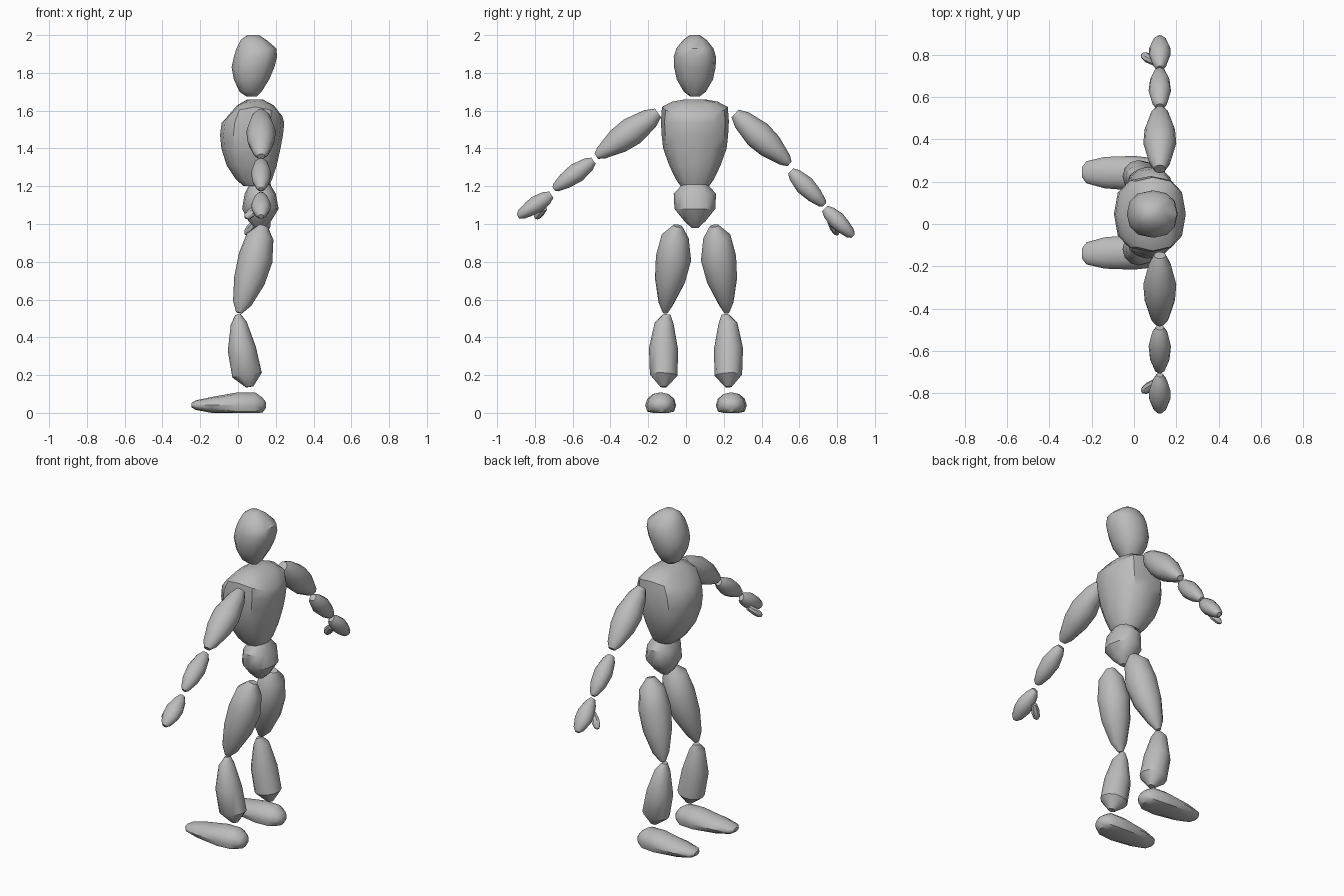
import bpy, math
from mathutils import Vector

grey = bpy.data.materials.new("light_grey")
grey.diffuse_color = (0.5, 0.5, 0.5, 1)
MID = 0.053          # y of the body's plane of symmetry
X = Vector((1, 0, 0))


def loft(name, rings, u, v, n=12, power=2.0, sharp=38, floor=None):
    """Skin closed rings of (centre, radius u, radius v, sag at the u ends)."""
    verts, faces = [], []
    for c, ru, rv, sag in rings:
        for i in range(n):
            a = 2 * math.pi * i / n
            cu, cv = math.cos(a), math.sin(a)
            pu = math.copysign(abs(cu) ** (2 / power), cu)
            pv = math.copysign(abs(cv) ** (2 / power), cv)
            p = Vector(c) + u * (ru * pu) + v * (rv * pv)
            p.z -= sag * pu * pu
            if floor is not None:
                p.z = max(p.z, floor)
            verts.append(p)
    for r in range(len(rings) - 1):
        for i in range(n):
            j = (i + 1) % n
            faces.append((r * n + i, r * n + j, (r + 1) * n + j, (r + 1) * n + i))
    faces.append(tuple(reversed(range(n))))
    last = (len(rings) - 1) * n
    faces.append(tuple(range(last, last + n)))
    me = bpy.data.meshes.new(name)
    me.from_pydata(verts, [], faces)
    me.materials.append(grey)
    ob = bpy.data.objects.new(name, me)
    bpy.context.collection.objects.link(ob)
    bpy.ops.object.select_all(action='DESELECT')
    ob.select_set(True)
    bpy.context.view_layer.objects.active = ob
    bpy.ops.object.mode_set(mode='EDIT')
    bpy.ops.mesh.select_all(action='SELECT')
    bpy.ops.mesh.normals_make_consistent(inside=False)
    bpy.ops.object.mode_set(mode='OBJECT')
    bpy.ops.object.shade_smooth_by_angle(angle=math.radians(sharp))
    return ob


def upright(name, rows, **kw):
    """Rows of z, x min, x max, y half width, sag."""
    rings = [((( a + b) / 2, MID - 0.006, z), (b - a) / 2, h, s) for z, a, b, h, s in rows]
    loft(name, rings, X, Vector((0, 1, 0)), **kw)


def limb(name, rows, **kw):
    """Rows of centre, radius along x, radius across."""
    axis = (Vector(rows[-1][0]) - Vector(rows[0][0])).normalized()
    u = (X - axis * X.dot(axis)).normalized()
    loft(name, [(c, a, b, 0) for c, a, b in rows], u, axis.cross(u), **kw)


def segment(name, start, end, profile, **kw):
    """Straight limb with a profile of (t, radius along x, radius across)."""
    s, e = Vector(start), Vector(end)
    limb(name, [(s.lerp(e, t), a, b) for t, a, b in profile], **kw)


# Head, with the chin towards -x
upright("head", [
    (1.675, 0.045, 0.10, 0.025, 0), (1.70, 0.008, 0.125, 0.058, 0),
    (1.765, -0.022, 0.165, 0.096, 0), (1.83, -0.034, 0.193, 0.110, 0),
    (1.885, -0.022, 0.207, 0.112, 0), (1.93, -0.008, 0.203, 0.098, 0),
    (1.975, 0.015, 0.15, 0.062, 0), (2.0, 0.05, 0.11, 0.025, 0)], power=2.25)

# Torso, with an arched shoulder rim
upright("torso", [
    (1.20, 0.03, 0.16, 0.075, 0), (1.235, -0.01, 0.18, 0.10, 0),
    (1.31, -0.06, 0.205, 0.136, 0), (1.40, -0.088, 0.225, 0.168, 0),
    (1.47, -0.095, 0.238, 0.176, 0), (1.545, -0.087, 0.245, 0.180, 0.01),
    (1.62, -0.055, 0.235, 0.174, 0.05), (1.648, -0.005, 0.19, 0.12, 0.02),
    (1.66, 0.05, 0.13, 0.05, 0)], power=2.5, sharp=34)

# Pelvis
upright("pelvis", [
    (0.98, 0.09, 0.135, 0.018, 0), (1.015, 0.055, 0.175, 0.056, 0),
    (1.08, 0.022, 0.215, 0.108, 0), (1.16, 0.035, 0.20, 0.112, 0),
    (1.21, 0.06, 0.17, 0.066, 0)], power=2.2)

# Legs and feet, mirrored across the body
for side, sign in (("left", 1), ("right", -1)):
    def at(x, y, z):
        return (x, MID + sign * (y - MID), z)
    limb(side + "_thigh", [
        (at(0.135, 0.150, 0.99), 0.025, 0.025), (at(0.118, 0.163, 0.935), 0.072, 0.072),
        (at(0.093, 0.172, 0.82), 0.092, 0.094), (at(0.060, 0.191, 0.70), 0.083, 0.080),
        (at(0.022, 0.212, 0.58), 0.050, 0.040), (at(0.005, 0.216, 0.53), 0.016, 0.014)])
    limb(side + "_shin", [
        (at(0.0, 0.208, 0.52), 0.015, 0.02), (at(0.004, 0.222, 0.475), 0.043, 0.050),
        (at(0.020, 0.225, 0.34), 0.075, 0.077), (at(0.048, 0.224, 0.20), 0.079, 0.073),
        (at(0.062, 0.225, 0.138), 0.02, 0.018)])
    # x, y, half width, half height
    foot = [(-0.245, 0.245, 0.025, 0.012), (-0.225, 0.245, 0.052, 0.025),
            (-0.14, 0.243, 0.074, 0.043), (0.0, 0.24, 0.082, 0.068),
            (0.09, 0.238, 0.074, 0.068), (0.13, 0.238, 0.05, 0.04),
            (0.147, 0.238, 0.025, 0.016)]
    loft(side + "_foot", [(at(x, y, 0.041), w, h, 0) for x, y, w, h in foot],
         Vector((0, 1, 0)), Vector((0, 0, 1)), floor=0.0)

# Arms: each side has its own pose, given as (y, z) joints
upper = [(0, 0.028, 0.028), (0.13, 0.052, 0.054), (0.42, 0.078, 0.076),
         (0.65, 0.072, 0.068), (0.92, 0.042, 0.036), (1, 0.02, 0.016)]
fore = [(0, 0.02, 0.02), (0.12, 0.037, 0.037), (0.42, 0.053, 0.052),
        (0.72, 0.046, 0.042), (0.95, 0.025, 0.024), (1, 0.012, 0.012)]
palm = [(0, 0.015, 0.02), (0.15, 0.034, 0.036), (0.42, 0.050, 0.046),
        (0.65, 0.050, 0.040), (0.9, 0.032, 0.028), (1, 0.014, 0.012)]
digit = [(0, 0.018, 0.018), (0.5, 0.026, 0.022), (0.85, 0.02, 0.018), (1, 0.008, 0.008)]
poses = {
    "right": [(-0.148, 1.588), (-0.475, 1.358), (-0.49, 1.335), (-0.70, 1.185),
              (-0.713, 1.155), (-0.89, 1.04), (-0.75, 1.085), (-0.795, 1.032)],
    "left": [(0.26, 1.585), (0.548, 1.318), (0.555, 1.28), (0.732, 1.10),
             (0.735, 1.082), (0.885, 0.935), (0.765, 1.015), (0.802, 0.945)]}
for side, joints in poses.items():
    p = [(0.122, y, z) for y, z in joints]
    segment(side + "_upper_arm", p[0], p[1], upper)
    segment(side + "_forearm", p[2], p[3], fore)
    segment(side + "_hand", p[4], p[5], palm)
    # Thumb reaching forward from the palm
    segment(side + "_thumb", (0.10, *joints[6]), (0.04, *joints[7]), digit, n=8)
